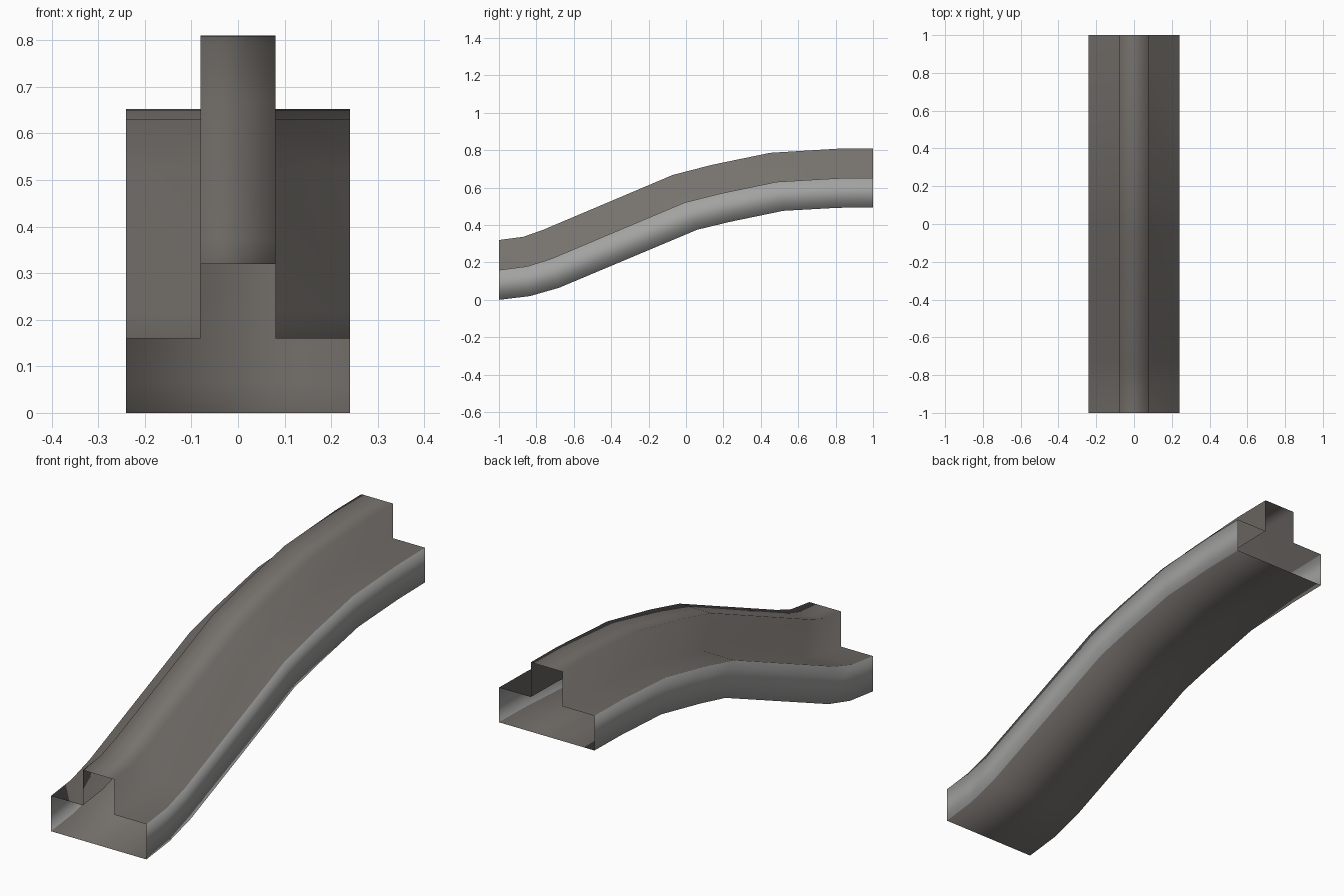
import bpy, bmesh
from mathutils import Vector

if "Cube" in bpy.data.objects:
    bpy.data.objects.remove(bpy.data.objects["Cube"])

def material(name, rgb):
    m = bpy.data.materials.new(name)
    m.diffuse_color = (*rgb, 1)
    m.use_nodes = True
    m.node_tree.nodes["Principled BSDF"].inputs["Base Color"].default_value = m.diffuse_color
    return m

brown = material("warm dark grey", (0.19, 0.175, 0.16))
grey = material("light grey", (0.36, 0.36, 0.355))

# Stations along the slope: bottom (y, z) and ridge top (y, z)
stations = [
    ((-1.0, 0.0), (-1.0, 0.32)),
    ((-0.835, 0.02), (-0.87, 0.337)),
    ((-0.68, 0.064), (-0.765, 0.374)),
    ((0.06, 0.375), (-0.07, 0.668)),
    ((0.23, 0.416), (0.14, 0.722)),
    ((0.52, 0.476), (0.45, 0.786)),
    ((0.81, 0.492), (0.81, 0.808)),
    ((1.0, 0.495), (1.0, 0.81)),
]
# Stepped cross-section: x and fraction of height
profile = [(-0.24, 0), (0.24, 0), (0.24, 0.5), (0.08, 0.5),
           (0.08, 1), (-0.08, 1), (-0.08, 0.5), (-0.24, 0.5)]

# Sweep the section into an open-ended rail
bm = bmesh.new()
rings = []
for bottom, top in stations:
    b, t = Vector((0, *bottom)), Vector((0, *top))
    rings.append([bm.verts.new(b.lerp(t, f) + Vector((x, 0, 0))) for x, f in profile])
n = len(profile)
for r0, r1 in zip(rings, rings[1:]):
    for i in range(n):
        j = (i + 1) % n
        face = bm.faces.new((r0[i], r0[j], r1[j], r1[i]))
        face.smooth = True
        # Outer flange walls are the lighter grey
        face.material_index = 1 if i in (1, 7) else 0
bmesh.ops.recalc_face_normals(bm, faces=bm.faces)
mesh = bpy.data.meshes.new("sloped_rail")
bm.to_mesh(mesh)
bm.free()
mesh.materials.append(brown)
mesh.materials.append(grey)
rail = bpy.data.objects.new("sloped_rail", mesh)
bpy.context.collection.objects.link(rail)
